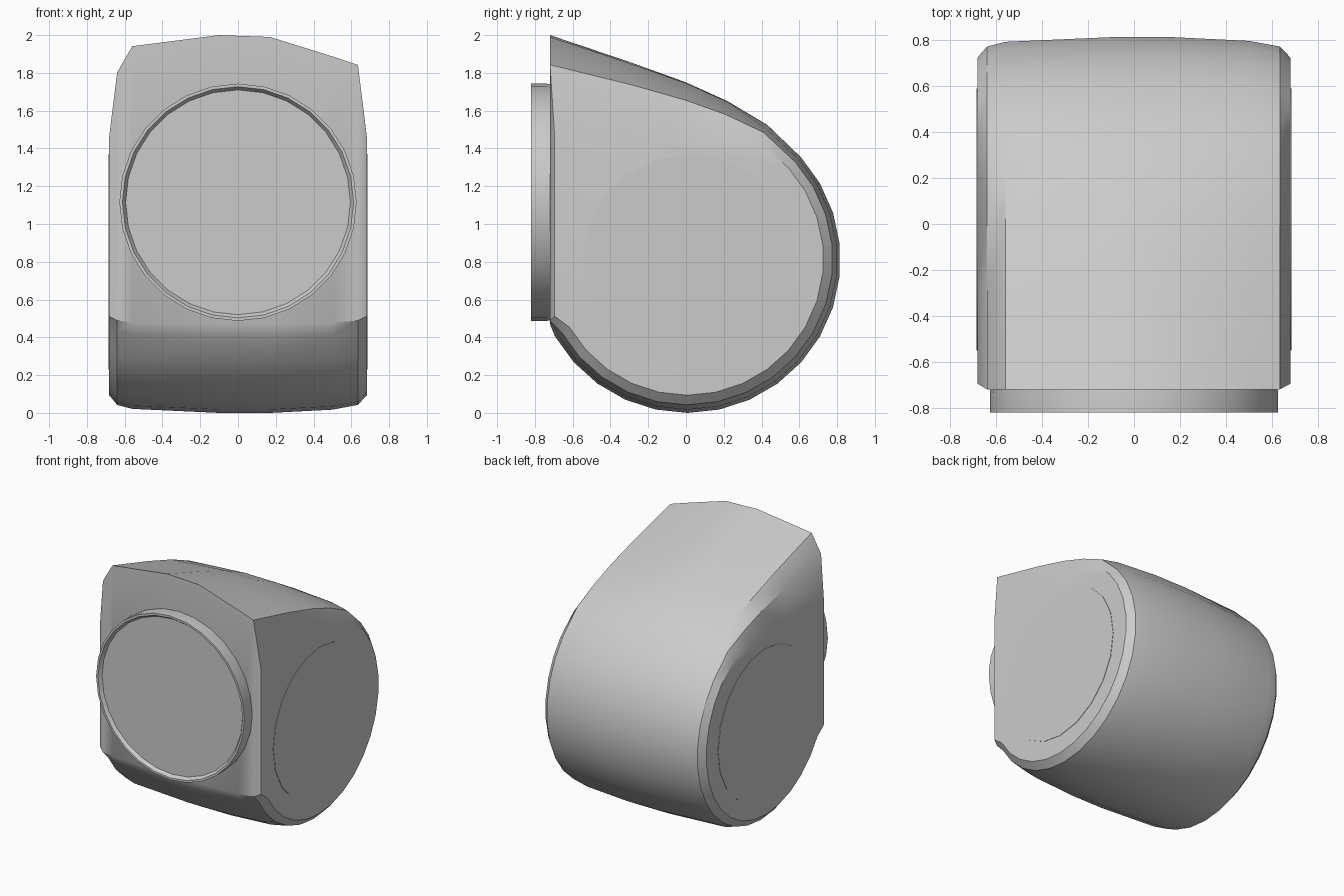
import bpy
import bmesh
import math

cube = bpy.data.objects.get("Cube")
if cube:
    bpy.data.objects.remove(cube, do_unlink=True)

grey = bpy.data.materials.new("plain grey")
grey.use_nodes = True
colour = (0.6, 0.6, 0.6, 1)
grey.diffuse_color = colour
grey.node_tree.nodes["Principled BSDF"].inputs["Base Color"].default_value = colour

FRONT = -0.72
MID_Z = 0.85


def loft(name, rings, angle=30):
    """Skin closed rings of equal length and cap both ends."""
    bm = bmesh.new()
    rows = [[bm.verts.new(p) for p in ring] for ring in rings]
    for a, b in zip(rows, rows[1:]):
        for i in range(len(a)):
            j = (i + 1) % len(a)
            bm.faces.new((a[i], a[j], b[j], b[i]))
    bm.faces.new(rows[0])
    bm.faces.new(rows[-1])
    bmesh.ops.recalc_face_normals(bm, faces=bm.faces[:])
    mesh = bpy.data.meshes.new(name)
    bm.to_mesh(mesh)
    bm.free()
    mesh.materials.append(grey)
    obj = bpy.data.objects.new(name, mesh)
    bpy.context.collection.objects.link(obj)
    bpy.ops.object.select_all(action='DESELECT')
    bpy.context.view_layer.objects.active = obj
    obj.select_set(True)
    bpy.ops.object.shade_smooth_by_angle(angle=math.radians(angle))
    return obj


def circle(radius, sides):
    steps = [2 * math.pi * i / sides for i in range(sides)]
    return [(radius * math.cos(a), radius * math.sin(a)) for a in steps]


# Housing: sloped top running into a round back and belly, as (y, z)
profile = [(FRONT, 2.0), (-0.3, 1.858), (0, 1.75), (0.22, 1.65), (0.43, 1.525)]
for degrees in range(42, -151, -12):
    a = math.radians(degrees)
    profile.append((0.008 + 0.81 * math.cos(a), 0.81 + 0.81 * math.sin(a)))
profile.append((FRONT, 0.47))

# x, profile scale, extra drop of the front peak, front plane
stations = [(-0.682, 0.89, 0.41, -0.695), (-0.64, 0.95, 0.14, FRONT),
            (-0.56, 0.975, 0.03, FRONT), (-0.1, 1, 0, FRONT),
            (0.17, 1, 0.01, FRONT), (0.5, 0.98, 0.09, FRONT),
            (0.635, 0.95, 0.1, FRONT), (0.682, 0.89, 0.41, -0.695)]

rings = []
for x, scale, drop, front in stations:
    ring = []
    for y, z in profile:
        new_y = front if y == FRONT else max(front, y * scale)
        new_z = MID_Z + (z - MID_Z) * scale - drop * max(0, (z - 1.5) / 0.5)
        ring.append((x, new_y, new_z))
    rings.append(ring)
loft("housing", rings)

# Front collar with a shallow recessed face: (radius, y)
collar = [(0.62, -0.68), (0.628, -0.74), (0.628, -0.82), (0.612, -0.82), (0.595, -0.795)]
loft("front_collar", [[(u, y, 1.115 + v) for u, v in circle(r, 28)] for r, y in collar])

# Thin round plates on both sides
for side, sign in (("left", 1), ("right", -1)):
    loft(side + "_plate",
         [[(sign * x, 0.02 + u, 0.8 + v) for u, v in circle(0.57, 20)] for x in (0.68, 0.685)])
